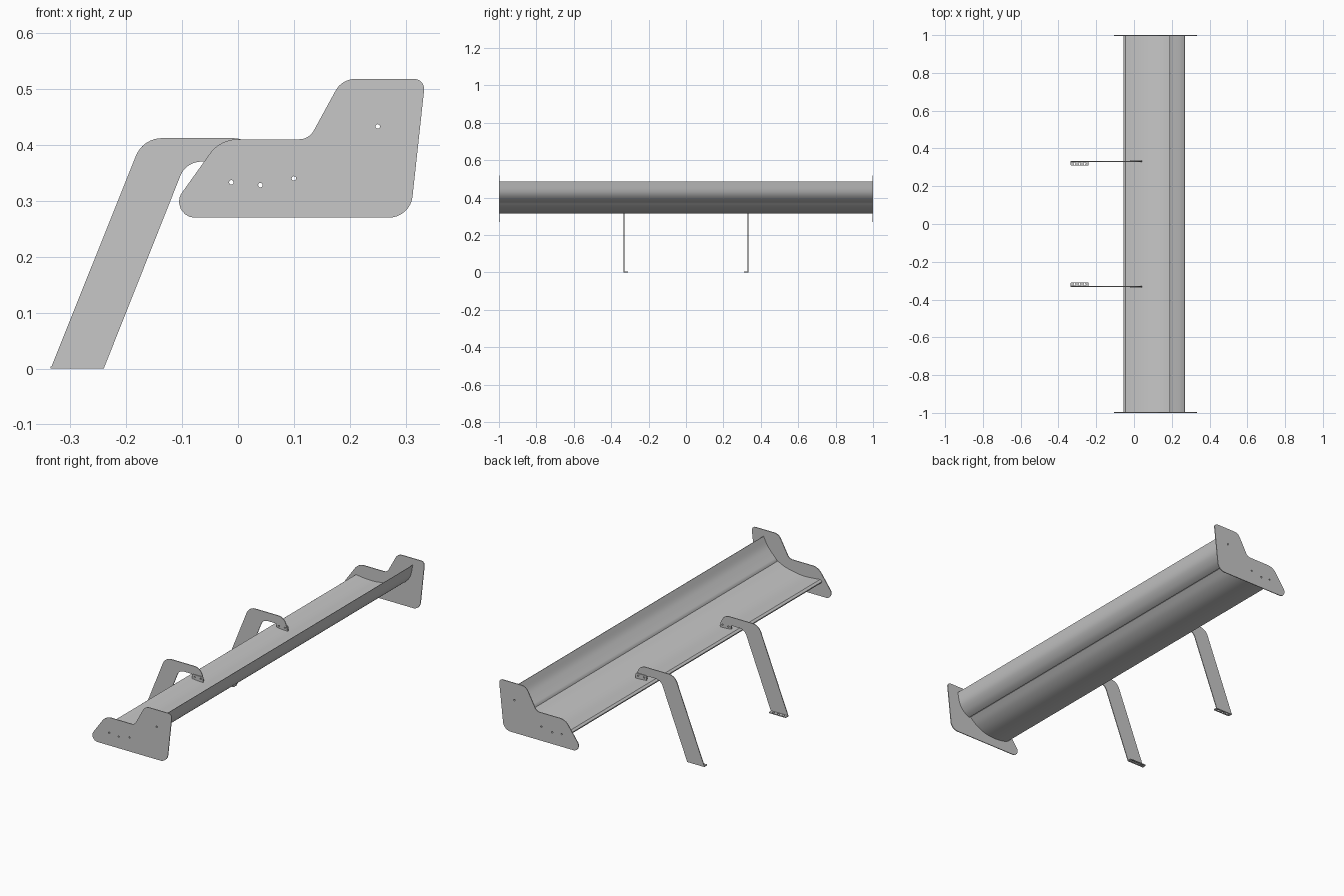
import bpy, bmesh, math
from mathutils import Vector

cube = bpy.data.objects.get("Cube")
if cube:
    bpy.data.objects.remove(cube, do_unlink=True)

grey = bpy.data.materials.new("plain grey")
grey.use_nodes = True
colour = (0.57, 0.57, 0.57, 1)
grey.diffuse_color = colour
grey.node_tree.nodes["Principled BSDF"].inputs["Base Color"].default_value = colour


def rounded(corners, steps=8):
    """Polygon from (x, z, radius) corners with each corner filleted."""
    out = []
    for i, (x, z, r) in enumerate(corners):
        p = Vector((x, z))
        if r == 0:
            out.append(p)
            continue
        a = (Vector(corners[i - 1][:2]) - p).normalized()
        b = (Vector(corners[(i + 1) % len(corners)][:2]) - p).normalized()
        half = a.angle(b) / 2
        centre = p + (a + b).normalized() * r / math.sin(half)
        start = p + a * r / math.tan(half) - centre
        end = p + b * r / math.tan(half) - centre
        for k in range(steps + 1):
            out.append(centre + start.lerp(end, k / steps).normalized() * r)
    return out


def spline(points, steps=5):
    """Smooth open curve through the points."""
    pts = [Vector(p) for p in points]
    pts = [pts[0] * 2 - pts[1]] + pts + [pts[-1] * 2 - pts[-2]]
    out = []
    for a, b, c, d in zip(pts, pts[1:], pts[2:], pts[3:]):
        for k in range(steps):
            t = k / steps
            out.append((b * 2 + (c - a) * t + (a * 2 - b * 5 + c * 4 - d) * t * t
                        + (b * 3 - a - c * 3 + d) * t ** 3) / 2)
    return out + [pts[-2]]


def circle(x, z, r, n=16):
    return [Vector((x + r * math.cos(k * math.tau / n), z + r * math.sin(k * math.tau / n)))
            for k in range(n)]


def plate(name, outline, centre, thickness, holes=(), upright=True):
    """Extrude a flat outline with holes; upright plates lie in the xz plane."""
    curve = bpy.data.curves.new(name, 'CURVE')
    curve.dimensions, curve.fill_mode = '2D', 'BOTH'
    curve.extrude = thickness / 2
    for loop in [outline, *holes]:
        s = curve.splines.new('POLY')
        s.points.add(len(loop) - 1)
        for point, co in zip(s.points, loop):
            point.co = (co.x, co.y, 0, 1)
        s.use_cyclic_u = True
    temp = bpy.data.objects.new(name + " outline", curve)
    bpy.context.collection.objects.link(temp)
    bpy.context.view_layer.update()
    deps = bpy.context.evaluated_depsgraph_get()
    mesh = bpy.data.meshes.new_from_object(temp.evaluated_get(deps))
    bpy.data.objects.remove(temp, do_unlink=True)
    bm = bmesh.new()
    bm.from_mesh(mesh)
    bmesh.ops.remove_doubles(bm, verts=bm.verts, dist=0.00005)
    for v in bm.verts:
        x, y, z = v.co
        v.co = (x, centre - z, y) if upright else (x, y, centre + z)
    bmesh.ops.recalc_face_normals(bm, faces=bm.faces)
    for f in bm.faces:
        f.smooth = True
    bm.to_mesh(mesh)
    bm.free()
    mesh.set_sharp_from_angle(angle=math.radians(30))
    mesh.materials.clear()
    mesh.materials.append(grey)
    obj = bpy.data.objects.new(name, mesh)
    bpy.context.collection.objects.link(obj)


# Main wing and rear flap, pierced along the span by the fixing holes
main_holes = [circle(x, z, 0.004) for x, z in ((-0.012, 0.333), (0.04, 0.328), (0.1, 0.34))]
flap_hole = circle(0.25, 0.433, 0.004)
lower = [(-0.055, 0.345), (-0.045, 0.332), (-0.015, 0.321), (0.04, 0.315),
         (0.1, 0.323), (0.15, 0.345), (0.19, 0.378)]
upper = [(0.19, 0.382), (0.15, 0.364), (0.1, 0.352), (0.05, 0.346), (0, 0.348), (-0.045, 0.353)]
plate("main_wing", spline(lower) + spline(upper), 0, 1.994, main_holes)
lower = [(0.193, 0.378), (0.2, 0.375), (0.23, 0.392), (0.256, 0.426), (0.27, 0.485)]
upper = [(0.268, 0.485), (0.248, 0.446), (0.225, 0.418), (0.196, 0.388)]
plate("rear_flap", spline(lower) + spline(upper), 0, 1.994, [flap_hole])

end_outline = rounded([(-0.132, 0.27, 0.028), (-0.032, 0.41, 0.06), (0.127, 0.41, 0.03),
                       (0.186, 0.518, 0.04), (0.335, 0.518, 0.018), (0.308, 0.27, 0.042)])
neck_outline = rounded([(-0.335, 0, 0), (-0.17, 0.412, 0.05), (0.025, 0.412, 0.045),
                        (0.043, 0.352, 0), (-0.018, 0.352, 0.005), (-0.018, 0.37, 0.008),
                        (-0.093, 0.37, 0.04), (-0.24, 0, 0)])
lug_outline = rounded([(-0.018, 0.343, 0), (-0.018, 0.372, 0.006),
                       (0.043, 0.372, 0.006), (0.043, 0.343, 0)])
lug_holes = [circle(x, 0.361, 0.004) for x in (-0.004, 0.029)]

for side, s in (("left", 1), ("right", -1)):
    # End plates
    plate(f"end_plate_{side}", end_outline, s * 0.998, 0.004, main_holes + [flap_hole])
    # Swan neck upright with its bolted lug
    plate(f"neck_{side}", neck_outline, s * 0.331, 0.004, lug_holes)
    plate(f"lug_{side}", lug_outline, s * 0.335, 0.004, lug_holes)
    # Inward facing foot with bolt holes
    foot = rounded([(-0.335, s * 0.309, 0.004), (-0.335, s * 0.333, 0),
                    (-0.241, s * 0.333, 0), (-0.241, s * 0.309, 0.004)])
    foot_holes = [circle(x, s * 0.319, 0.006) for x in (-0.315, -0.288, -0.261)]
    plate(f"foot_{side}", foot, 0.002, 0.004, foot_holes, upright=False)
